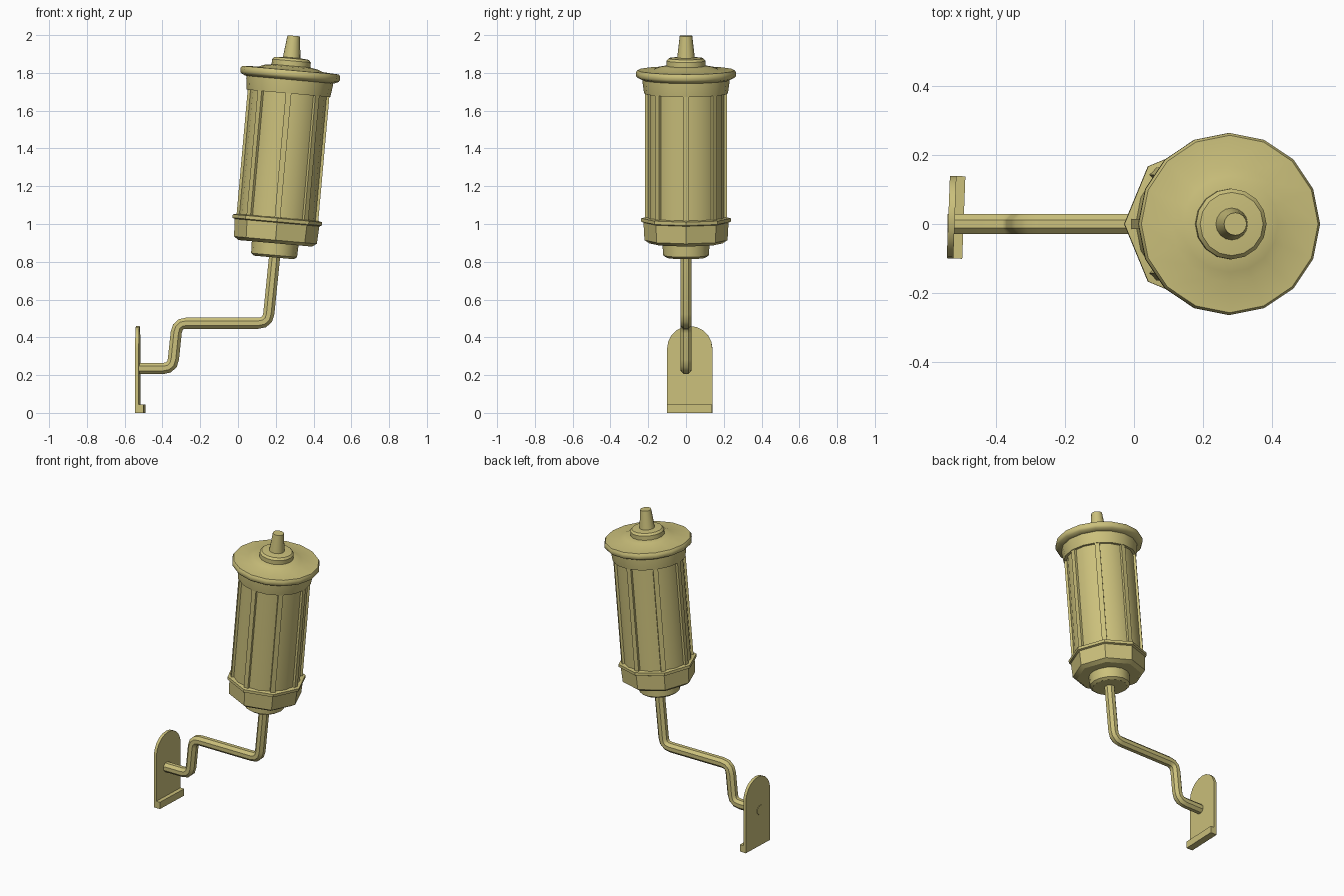
import bpy, bmesh, math
from mathutils import Matrix, Vector

if "Cube" in bpy.data.objects:
    bpy.data.objects.remove(bpy.data.objects["Cube"])

mat = bpy.data.materials.new("khaki_brass")
mat.diffuse_color = (0.60, 0.53, 0.20, 1)
mat.use_nodes = True
mat.node_tree.nodes["Principled BSDF"].inputs["Base Color"].default_value = mat.diffuse_color

# Lantern frame: origin at the bottom of the lantern, leaning 5 degrees to +x
LEAN = Matrix.Translation((0.19, 0, 0.823)) @ Matrix.Rotation(math.radians(5.1), 4, 'Y')


def make(name, bm, matrix=Matrix(), smooth=35):
    bmesh.ops.recalc_face_normals(bm, faces=bm.faces)
    me = bpy.data.meshes.new(name)
    bm.transform(matrix)
    bm.to_mesh(me)
    bm.free()
    ob = bpy.data.objects.new(name, me)
    bpy.context.collection.objects.link(ob)
    me.materials.append(mat)
    if smooth:
        bpy.ops.object.select_all(action='DESELECT')
        ob.select_set(True)
        bpy.context.view_layer.objects.active = ob
        bpy.ops.object.shade_smooth_by_angle(angle=math.radians(smooth))
    return ob


def skin(bm, rings):
    """Join equal rings of points into a capped tube."""
    vs = [[bm.verts.new(p) for p in r] for r in rings]
    n = len(vs[0])
    for a, b in zip(vs, vs[1:]):
        for i in range(n):
            j = (i + 1) % n
            bm.faces.new((a[i], a[j], b[j], b[i]))
    bm.faces.new(vs[0])
    bm.faces.new(vs[-1])


def lathe(name, profile, sides, smooth=35):
    bm = bmesh.new()
    skin(bm, [[(r * math.cos(math.tau * i / sides), r * math.sin(math.tau * i / sides), h)
               for i in range(sides)] for r, h in profile])
    return make(name, bm, LEAN, smooth)


# Lantern body, stacked along the leaning axis
lathe("bottom_knob", [(0.105, 0), (0.122, 0.012), (0.125, 0.10)], 16)
lathe("octagonal_base", [(0.195, 0.075), (0.22, 0.092), (0.225, 0.185),
                         (0.237, 0.19), (0.237, 0.208), (0.215, 0.213)], 8, 30)
lathe("glass", [(0.205, 0.20), (0.205, 0.90)], 16)
lathe("upper_collar", [(0.222, 0.872), (0.23, 0.93), (0.23, 0.97)], 16)
lathe("roof_disc", [(0.235, 0.945), (0.258, 0.955), (0.265, 0.965), (0.265, 0.983),
                    (0.258, 0.995), (0.17, 1.0), (0.14, 1.012), (0.09, 1.02)], 16)
lathe("roof_knob", [(0.103, 1.012), (0.103, 1.045), (0.092, 1.058), (0.05, 1.062)], 16)
lathe("finial", [(0.048, 1.05), (0.033, 1.178)], 16)

# Eight upright bars round the glass
for k in range(8):
    bm = bmesh.new()
    bmesh.ops.create_cube(bm, size=1, matrix=Matrix.Rotation(math.tau * k / 8, 4, 'Z')
                          @ Matrix.Translation((0.206, 0, 0.55))
                          @ Matrix.Diagonal((0.022, 0.03, 0.70, 1)))
    make(f"bar_{k + 1}", bm, LEAN, 0)

# Bent arm: corner points, each corner rounded by a short arc
corners = [Vector(p) for p in ((-0.543, 0, 0.235), (-0.347, 0, 0.235), (-0.322, 0, 0.475),
                               (0.158, 0, 0.475), (0.195, 0, 0.84))]
path = [corners[0]]
for a, b, c in zip(corners, corners[1:], corners[2:]):
    p, q = b + (a - b).normalized() * 0.05, b + (c - b).normalized() * 0.05
    for t in (0, 0.33, 0.67, 1):
        path.append(p * (1 - t) ** 2 + b * 2 * t * (1 - t) + q * t * t)
path.append(corners[-1])
rings = []
for i, p in enumerate(path):
    d = (path[min(i + 1, len(path) - 1)] - path[max(i - 1, 0)]).normalized()
    side = Vector((0, 1, 0))
    up = d.cross(side)
    rings.append([p + 0.032 * (side * math.cos(a) + up * math.sin(a))
                  for a in (math.tau * (j + 0.5) / 8 for j in range(8))])
bm = bmesh.new()
skin(bm, rings)
make("arm", bm)

# Round-topped wall plate with a lip at its foot, turned very slightly
TURN = Matrix.Translation((-0.53, 0.02, 0)) @ Matrix.Rotation(math.radians(-2.2), 4, 'Z')
outline = [(-0.12, 0), (0.12, 0)] + [(0.12 * math.cos(math.pi * i / 10),
                                      0.34 + 0.12 * math.sin(math.pi * i / 10)) for i in range(11)]
bm = bmesh.new()
skin(bm, [[(x, y, z) for y, z in outline] for x in (-0.010, 0.009)])
make("wall_plate", bm, TURN, 30)
bm = bmesh.new()
bmesh.ops.create_cube(bm, size=1, matrix=Matrix.Translation((0.0125, 0, 0.0225))
                      @ Matrix.Diagonal((0.045, 0.24, 0.045, 1)))
make("plate_lip", bm, TURN, 0)
